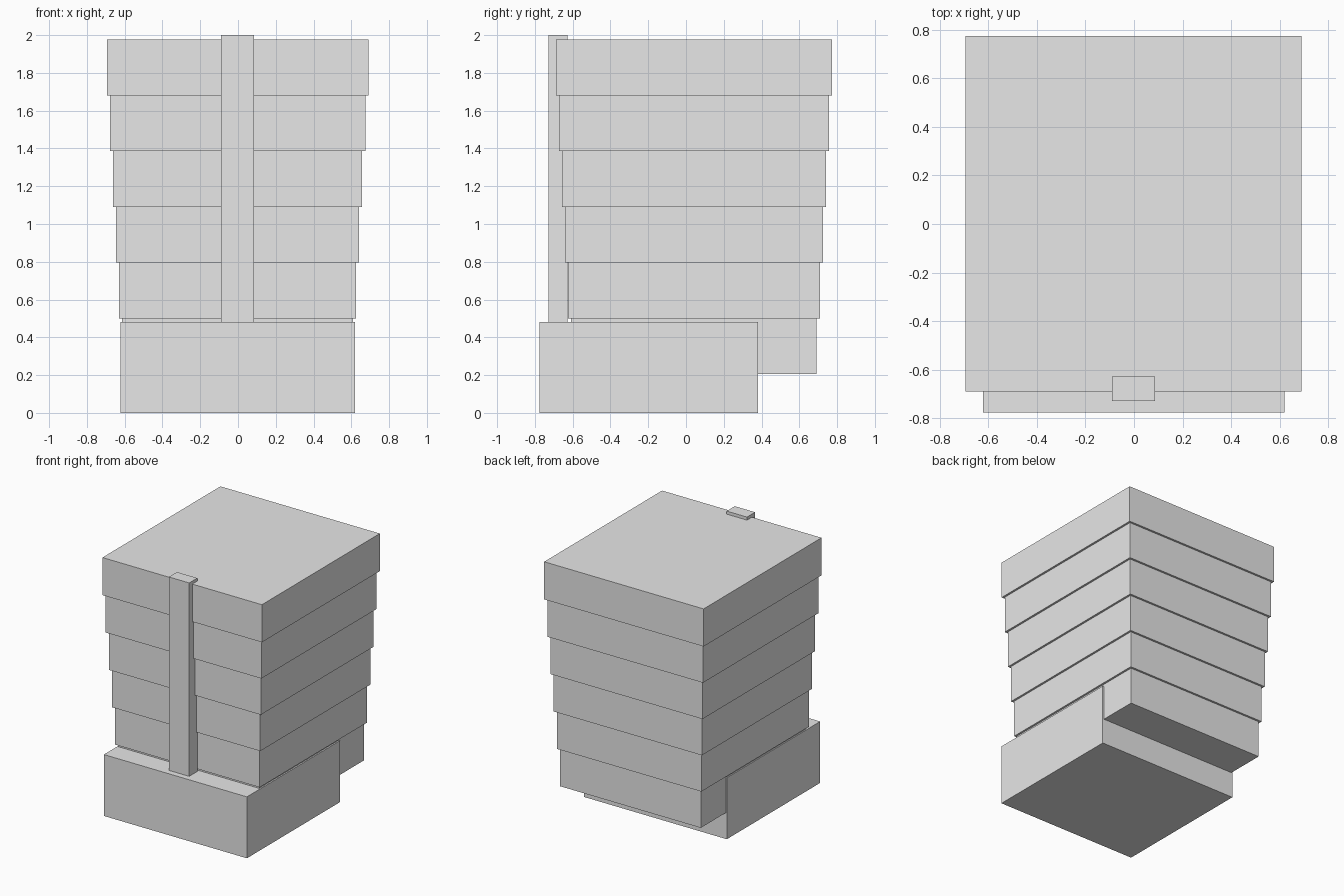
import bpy

if "Cube" in bpy.data.objects:
    bpy.data.objects.remove(bpy.data.objects["Cube"])

grey = bpy.data.materials.new("light_grey")
grey.diffuse_color = (0.8, 0.8, 0.8, 1)
grey.use_nodes = True
grey.node_tree.nodes["Principled BSDF"].inputs["Base Color"].default_value = grey.diffuse_color


def box(name, x0, x1, y0, y1, z0, z1):
    """Box given by its limits on each axis."""
    bpy.ops.mesh.primitive_cube_add(
        size=1, location=((x0 + x1) / 2, (y0 + y1) / 2, (z0 + z1) / 2))
    ob = bpy.context.object
    ob.name = name
    ob.scale = (x1 - x0, y1 - y0, z1 - z0)
    bpy.ops.object.transform_apply(location=False, rotation=False, scale=True)
    ob.data.materials.append(grey)
    return ob


# Ground floor block, pushed forward of the tower
box("base_block", -0.622, 0.62, -0.775, 0.382, 0, 0.482)

# Six storeys, each a little wider than the one below
storeys = 6
bottom, top = 0.205, 1.976
height = (top - bottom) / storeys
for i in range(storeys):
    grow = 0.0162 * i
    box(f"storey_{i + 1}", -0.613 - grow, 0.609 + grow,
        -0.608 - grow, 0.692 + grow,
        bottom + i * height, bottom + (i + 1) * height)

# Vertical shaft on the front, rising just past the roof
box("front_shaft", -0.09, 0.086, -0.728, -0.628, 0.482, 2.0)
